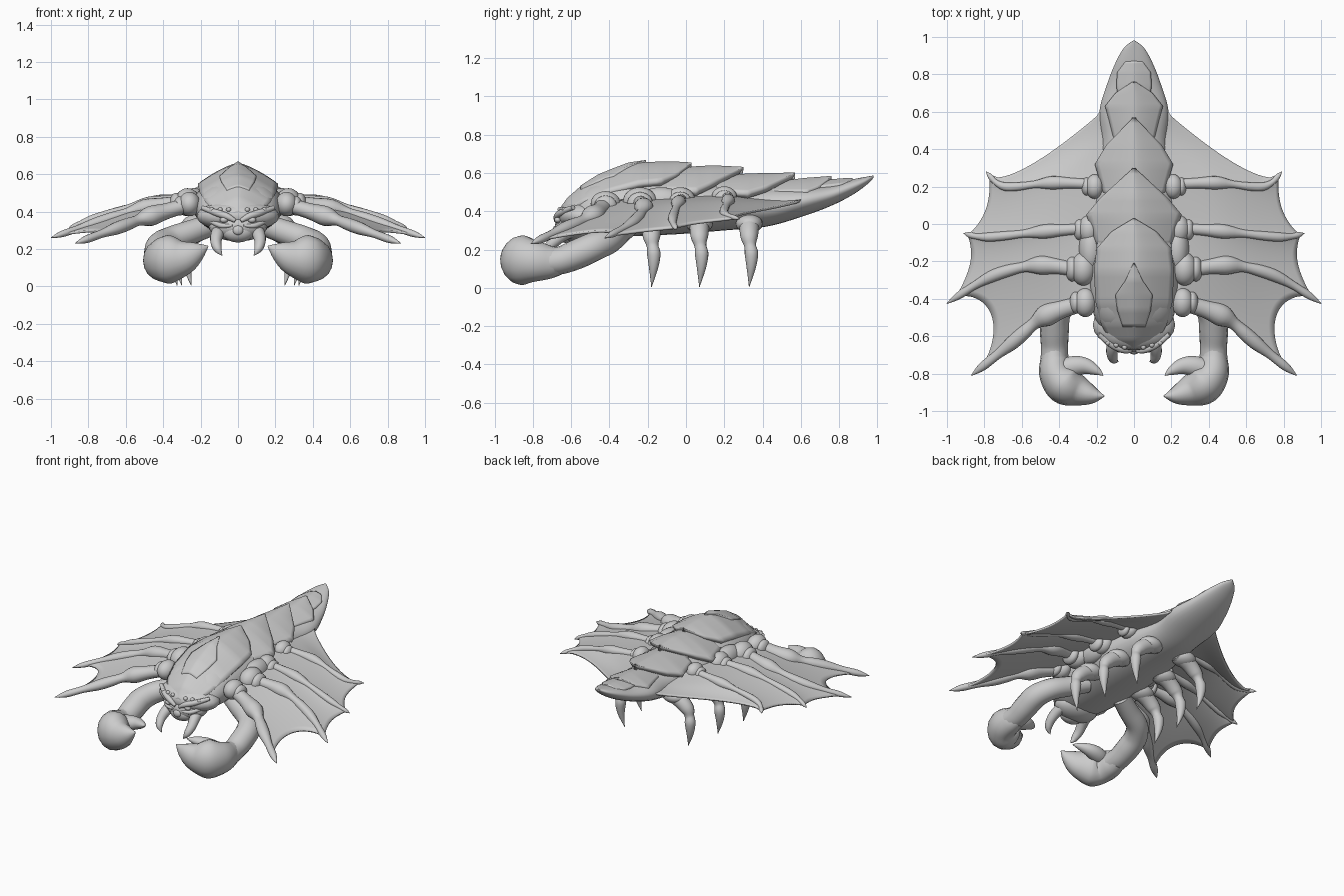
import bpy, bmesh, math
from mathutils import Vector

if bpy.data.objects.get("Cube"):
    bpy.data.objects.remove(bpy.data.objects["Cube"])

grey = bpy.data.materials.new("shell grey")
grey.use_nodes = True
grey.diffuse_color = (0.6, 0.6, 0.6, 1)
grey.node_tree.nodes["Principled BSDF"].inputs["Base Color"].default_value = (0.6, 0.6, 0.6, 1)


def curve(pts, t):
    """Catmull-Rom point on a list of tuples, t from 0 to 1."""
    n = len(pts) - 1
    i = min(int(t * n), n - 1)
    f = t * n - i
    p = [Vector(pts[max(0, min(n, i + k))]) for k in (-1, 0, 1, 2)]
    return 0.5 * (2 * p[1] + (p[2] - p[0]) * f + (2 * p[0] - 5 * p[1] + 4 * p[2] - p[3]) * f ** 2
                  + (3 * p[1] - p[0] - 3 * p[2] + p[3]) * f ** 3)


def finish(name, bm, mirror=False, thick=0, offset=-1):
    bmesh.ops.recalc_face_normals(bm, faces=bm.faces)
    me = bpy.data.meshes.new(name)
    bm.to_mesh(me)
    bm.free()
    ob = bpy.data.objects.new(name, me)
    bpy.context.collection.objects.link(ob)
    me.materials.append(grey)
    if thick:
        mod = ob.modifiers.new("thickness", "SOLIDIFY")
        mod.thickness, mod.offset = thick, offset
    if mirror:
        mod = ob.modifiers.new("mirror", "MIRROR")
        mod.use_mirror_merge = False
    bpy.ops.object.select_all(action="DESELECT")
    ob.select_set(True)
    bpy.context.view_layer.objects.active = ob
    bpy.ops.object.shade_smooth_by_angle(angle=math.radians(40))
    return ob


def skin(bm, rows, closed):
    """Join rows of points with quads."""
    vs = [[bm.verts.new(p) for p in row] for row in rows]
    for a, b in zip(vs, vs[1:]):
        m = len(a)
        for j in range(m if closed else m - 1):
            k = (j + 1) % m
            bm.faces.new((a[j], a[k], b[k], b[j]))
    if closed:
        bm.faces.new(vs[0])
        bm.faces.new(vs[-1])


def tube(name, pts, mirror=True, ref=(0, 0, 1), flat=1.0, sides=16, steps=36):
    """Rounded limb through (x, y, z, radius) points."""
    bm, rows = bmesh.new(), []
    for i in range(steps + 1):
        t = i / steps
        p = curve(pts, t)
        d = (curve(pts, min(1, t + .01)) - curve(pts, max(0, t - .01))).to_3d().normalized()
        side = d.cross(Vector(ref)).normalized()
        up = side.cross(d)
        r = max(p[3], .002)
        rows.append([p.to_3d() + side * r * math.cos(a) + up * r * flat * math.sin(a)
                     for a in (2 * math.pi * j / sides for j in range(sides))])
    skin(bm, rows, True)
    return finish(name, bm, mirror)


def ball(name, loc, size, mirror=True):
    bm = bmesh.new()
    bmesh.ops.create_uvsphere(bm, u_segments=24, v_segments=16, radius=1)
    for v in bm.verts:
        v.co = Vector([c * s + l for c, s, l in zip(v.co, size, loc)])
    return finish(name, bm, mirror)


def plate(name, stations, slope, cols=16, sub=5):
    """Arched shield through (y, half width, ridge height) stations."""
    bm, rows = bmesh.new(), []
    for a, b in zip(stations, stations[1:]):
        for i in range(sub + (b is stations[-1])):
            y, w, z = Vector(a).lerp(Vector(b), i / sub)
            w = max(w, .004)
            rows.append([(w * u, y, z - slope * w * abs(u) ** 1.4)
                         for u in (2 * j / cols - 1 for j in range(cols + 1))])
    skin(bm, rows, False)
    ob = finish(name, bm, thick=.035, offset=-1)
    # point the shell inwards
    if sum(p.normal.z for p in ob.data.polygons) < 0:
        ob.data.flip_normals()


# Body and upturned tail: (y, half width, bottom, top)
sections = [(-.62, .12, .28, .42), (-.5, .21, .27, .54), (-.3, .24, .27, .59), (-.05, .24, .28, .58),
            (.2, .21, .3, .55), (.42, .175, .32, .53), (.6, .185, .37, .53), (.75, .143, .425, .54),
            (.86, .1, .48, .565), (.94, .055, .535, .58), (.98, .006, .575, .587)]
bm, rows = bmesh.new(), []
for i in range(51):
    y, w, lo, hi = curve(sections, i / 50)
    rows.append([(w * math.cos(a), y, (lo + hi) / 2 + (hi - lo) / 2 * math.sin(a))
                 for a in (2 * math.pi * j / 28 for j in range(28))])
skin(bm, rows, True)
finish("body_and_tail", bm)

# Overlapping back plates, rear to front
plate("tail_plate", [(.64, .08, .55), (.74, .095, .565), (.81, .09, .572), (.87, .045, .575)], .3)
plate("rear_plate", [(.42, .1, .55), (.54, .13, .565), (.63, .155, .575), (.7, .1, .58), (.76, .01, .585)], .45)
plate("third_plate", [(.15, .16, .585), (.32, .21, .597), (.42, .15, .6), (.57, .004, .602)], .48)
plate("second_plate", [(-.12, .2, .615), (.05, .255, .635), (.14, .18, .64), (.3, .004, .632)], .5)
plate("front_plate", [(-.67, .08, .4), (-.62, .13, .47), (-.54, .175, .54), (-.42, .205, .605), (-.25, .215, .655),
                      (-.13, .2, .66), (-.04, .12, .659), (.03, .004, .655)], .5)
# Raised spearhead on the front plate
plate("front_plate_ridge", [(-.55, .06, .535), (-.46, .09, .592), (-.38, .1, .625), (-.3, .045, .655),
                            (-.21, .004, .668)], .35)

# Wing fingers, front to back, as (x, y, z)
fingers = [
    [(.22, -.41, .45), (.47, -.49, .375), (.65, -.635, .31), (.87, -.81, .23)],
    [(.24, -.26, .46), (.5, -.22, .42), (.76, -.28, .34), (1, -.425, .26)],
    [(.2, -.02, .47), (.48, -.04, .445), (.78, -.07, .36), (.91, -.05, .305)],
    [(.17, .21, .48), (.44, .22, .455), (.69, .2, .39), (.79, .28, .36)],
    [(.1, .38, .46), (.13, .47, .455), (.16, .55, .455), (.185, .61, .455)]]
shape = [.045, .043, .046, .057, .032, .036, .036, .024, .022, .002]
for n, path in enumerate(fingers[:4]):
    size = (1.03, .88, .66, .62)[n]
    pts = [(*curve(path, i / 9), r * size) for i, r in enumerate(shape)]
    tube("wing_finger_%d" % (n + 1), pts, flat=.9)

# Scalloped membranes sagging between neighbouring fingers
for n, (scoop, skew) in enumerate([(.18, 1), (.1, 1.3), (.14, 1), (.2, .75)]):
    bm, rows = bmesh.new(), []
    for i in range(25):
        v = i / 24
        arch = max(0, math.sin(math.pi * v ** skew)) ** .5
        row = []
        for j in range(19):
            u = j / 18 * (.92 - scoop * arch)
            p = curve(fingers[n], u).lerp(curve(fingers[n + 1], u), v)
            p.z -= .02 * arch * u
            row.append(p)
        rows.append(row)
    skin(bm, rows, False)
    finish("wing_membrane_%d" % (n + 1), bm, True, thick=.012, offset=0)

# Shoulder joints and collars
for n, (x, y, z, s) in enumerate([(.26, -.42, .44, .065), (.27, -.24, .45, .075), (.24, -.03, .46, .065),
                                  (.21, .2, .475, .055)]):
    ball("shoulder_%d" % (n + 1), (x, y, z), (s * .9, s * 1.2, s))
    ball("shoulder_collar_%d" % (n + 1), (x + s * .8, y, z - .01), (s * .5, s * .9, s * .8))
ball("shoulder_side_pad", (.23, -.13, .45), (.065, .13, .075))

# Head with brow, eyes, muzzle and mandibles
ball("head", (0, -.54, .375), (.22, .135, .085), False)
ball("lower_face", (0, -.58, .32), (.155, .105, .08), False)
ball("muzzle", (0, -.63, .29), (.085, .055, .055), False)
ball("eye", (.075, -.67, .355), (.022, .018, .016))
ball("nose", (0, -.682, .3), (.028, .015, .025), False)
tube("brow", [(.015, -.68, .35, .01), (.06, -.672, .375, .018), (.12, -.645, .395, .018), (.19, -.59, .42, .012)])
tube("cheek_ridge", [(.03, -.68, .325, .006), (.09, -.66, .325, .014), (.15, -.61, .35, .01)])
for n, x in enumerate((.05, .095, .14)):
    ball("brow_bump_%d" % (n + 1), (x, -.67 + x * .25, .41), (.014, .014, .012))
tube("mandible", [(.095, -.57, .31, .035), (.11, -.64, .28, .035), (.118, -.69, .24, .03), (.108, -.725, .2, .022),
                  (.085, -.735, .165, .002)], ref=(1, 0, 0))

# Pincer arms
tube("pincer_arm", [(.14, -.3, .33, .06), (.25, -.35, .29, .065), (.36, -.4, .25, .07), (.415, -.48, .215, .076),
                    (.425, -.57, .175, .077), (.425, -.65, .145, .073), (.425, -.72, .135, .074)])
tube("pincer_hand", [(.42, -.66, .14, .06), (.425, -.72, .135, .075), (.415, -.8, .14, .093), (.365, -.86, .145, .108),
                     (.29, -.895, .155, .08), (.22, -.915, .185, .046), (.16, -.92, .215, .003)], flat=1.2)
tube("pincer_thumb", [(.39, -.78, .17, .055), (.32, -.76, .18, .054), (.26, -.76, .19, .044),
                      (.2, -.785, .205, .024), (.165, -.81, .215, .002)], flat=.9)

# Walking legs with rounded hips
for n, (y, x) in enumerate([(-.18, .325), (.07, .3), (.33, .25)]):
    tube("leg_%d" % (n + 1), [(x - .16, y, .36, .06), (x - .07, y, .315, .052), (x - .01, y, .265, .045),
                              (x + .012, y + .005, .22, .031), (x + .022, y + .012, .175, .035),
                              (x + .02, y + .01, .1, .023), (x, y, .005, .001)], ref=(0, 1, 0))
    ball("hip_%d" % (n + 1), (x - .11, y, .335), (.085, .07, .05))
